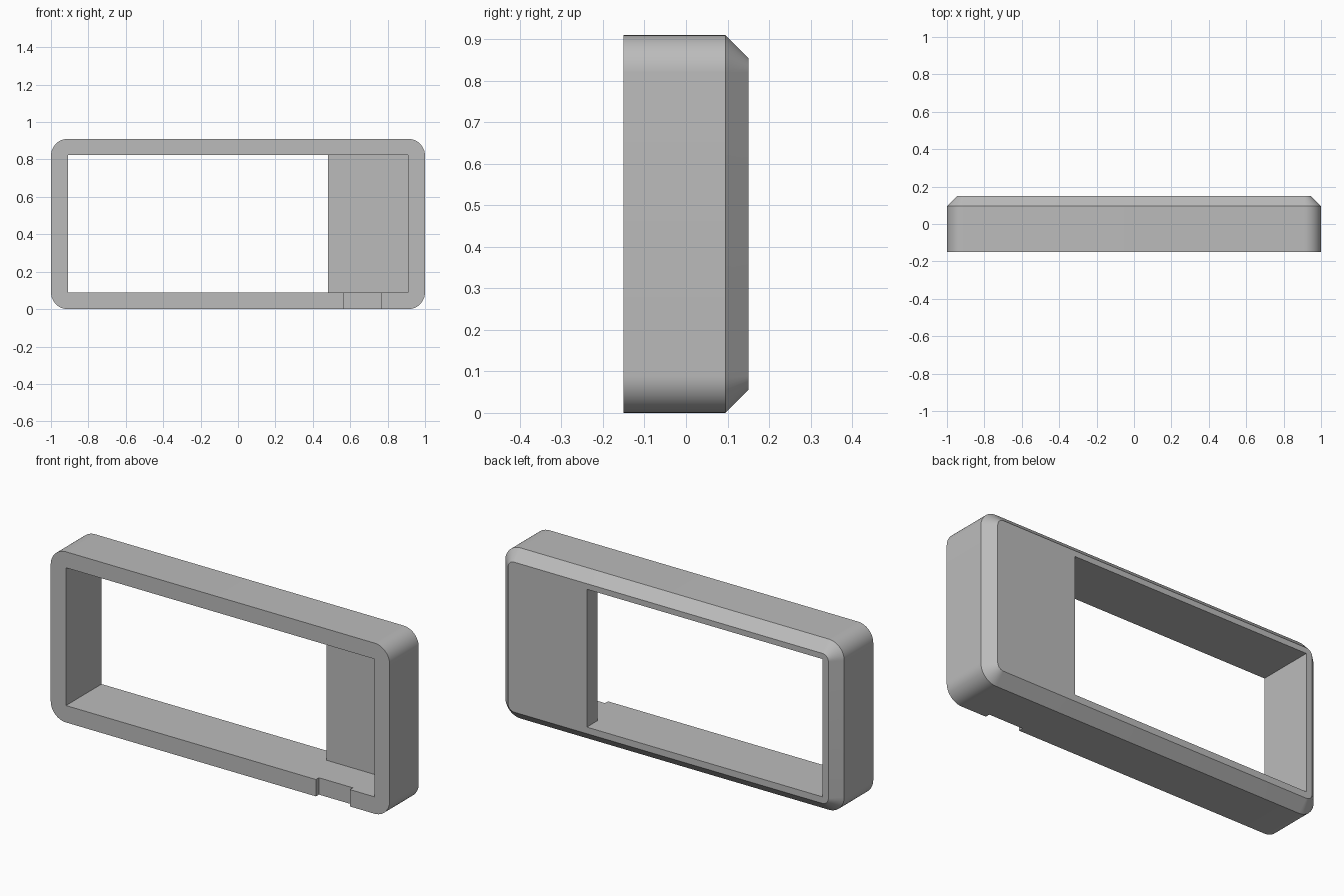
import bpy, bmesh
from math import cos, sin, pi

cube = bpy.data.objects.get("Cube")
if cube:
    bpy.data.objects.remove(cube, do_unlink=True)

HALF_W, HEIGHT, HALF_D = 1.0, 0.91, 0.15
RADIUS, CHAMFER, WALL = 0.09, 0.055, 0.09
STEPS = 12

grey = bpy.data.materials.new("plain grey")
grey.use_nodes = True
colour = (0.5, 0.5, 0.5, 1)
grey.diffuse_color = colour
grey.node_tree.nodes["Principled BSDF"].inputs["Base Color"].default_value = colour


def make_object(name, bm):
    bmesh.ops.recalc_face_normals(bm, faces=bm.faces[:])
    mesh = bpy.data.meshes.new(name)
    bm.to_mesh(mesh)
    bm.free()
    mesh.materials.append(grey)
    obj = bpy.data.objects.new(name, mesh)
    bpy.context.collection.objects.link(obj)
    return obj


def rounded_ring(bm, y, inset):
    """Rounded rectangle at depth y, offset inwards by inset."""
    ring = []
    cx, cz = HALF_W - RADIUS, HEIGHT / 2 - RADIUS
    r = RADIUS - inset
    for k, (sx, sz) in enumerate([(1, 1), (-1, 1), (-1, -1), (1, -1)]):
        for i in range(STEPS + 1):
            a = (k + i / STEPS) * pi / 2
            ring.append(bm.verts.new((sx * cx + r * cos(a), y,
                                      HEIGHT / 2 + sz * cz + r * sin(a))))
    return ring


def prism(name, outline, z0, z1):
    """Plan outline in x, y raised from z0 to z1."""
    bm = bmesh.new()
    face = bm.faces.new([bm.verts.new((x, y, z0)) for x, y in outline])
    top = bmesh.ops.extrude_face_region(bm, geom=[face])["geom"]
    verts = [v for v in top if isinstance(v, bmesh.types.BMVert)]
    bmesh.ops.translate(bm, verts=verts, vec=(0, 0, z1 - z0))
    obj = make_object(name, bm)
    obj.hide_render = True
    return obj


# Solid rounded body with a chamfered back edge
bm = bmesh.new()
rings = [rounded_ring(bm, -HALF_D, 0),
         rounded_ring(bm, HALF_D - CHAMFER, 0),
         rounded_ring(bm, HALF_D, CHAMFER)]
for a, b in zip(rings, rings[1:]):
    n = len(a)
    for i in range(n):
        j = (i + 1) % n
        bm.faces.new((a[i], a[j], b[j], b[i]))
bm.faces.new(rings[0])
bm.faces.new(rings[-1])
frame = make_object("bezel_frame", bm)

# Window opening, stopping short of the back panel on one side
inner, panel_x, panel_y, out = HALF_W - WALL, 0.48, 0.06, 0.4
opening = prism("opening_cutter",
                [(-inner, -out), (inner, -out), (inner, panel_y),
                 (panel_x, panel_y), (panel_x, out), (-inner, out)],
                WALL, 0.825)

# Shallow cable notch in the front of the lower rail
notch_y = -HALF_D + 0.025
notch = prism("notch_cutter",
              [(0.565, -out), (0.765, -out), (0.765, notch_y), (0.565, notch_y)],
              -0.1, 0.2)

bpy.ops.object.select_all(action='DESELECT')
frame.select_set(True)
bpy.context.view_layer.objects.active = frame
for cutter in (opening, notch):
    mod = frame.modifiers.new(cutter.name, 'BOOLEAN')
    mod.operation = 'DIFFERENCE'
    mod.solver = 'EXACT'
    mod.object = cutter
    bpy.ops.object.modifier_apply(modifier=mod.name)
    bpy.data.objects.remove(cutter, do_unlink=True)

bpy.ops.object.shade_smooth_by_angle(angle=pi / 6)
